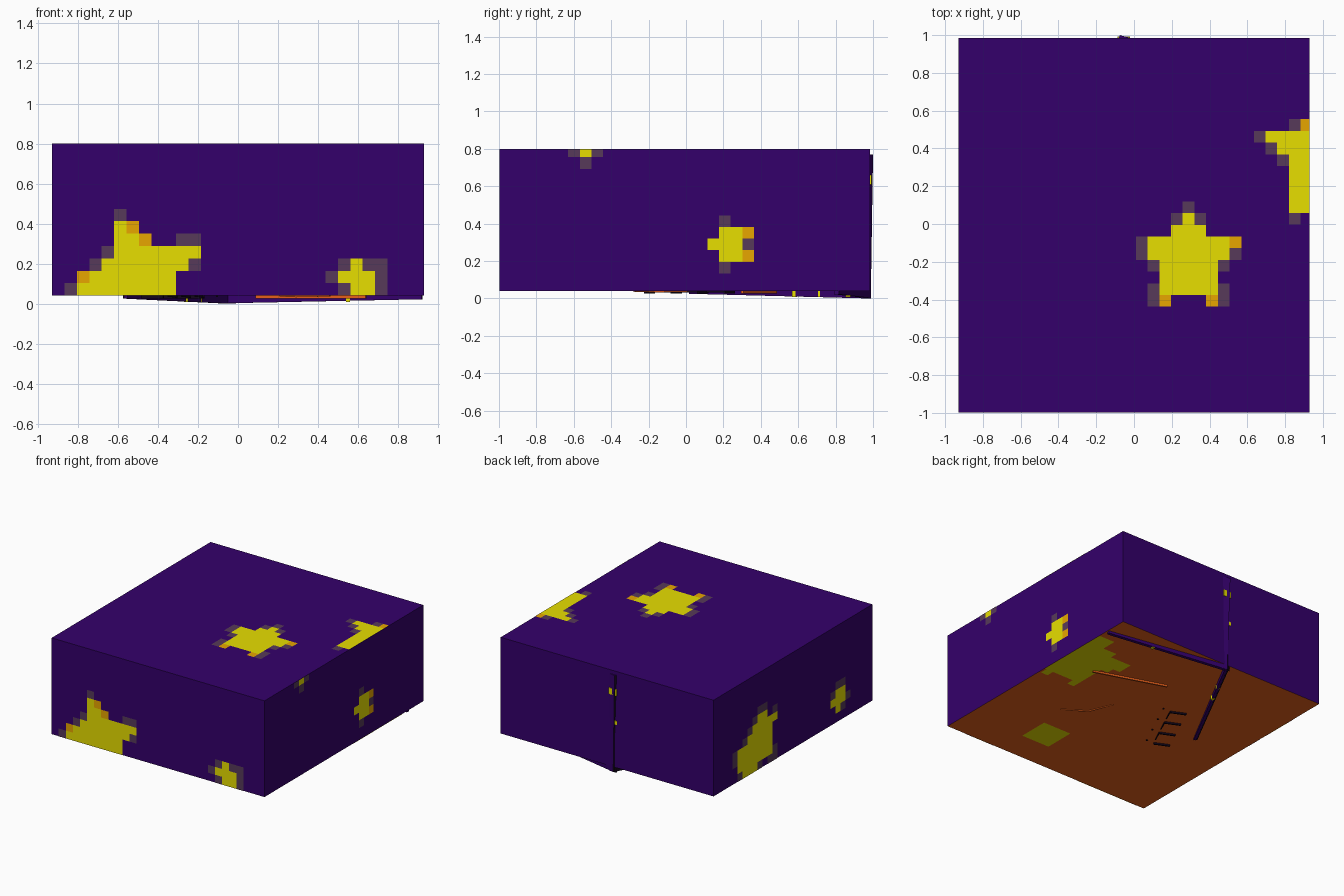
import bpy, bmesh
from mathutils import Vector

if "Cube" in bpy.data.objects:
    bpy.data.objects.remove(bpy.data.objects["Cube"])

def mat(name, col):
    m = bpy.data.materials.new(name)
    m.diffuse_color = (*col, 1)
    m.use_nodes = True
    m.node_tree.nodes["Principled BSDF"].inputs["Base Color"].default_value = m.diffuse_color
    return m

PURPLE = mat("deep purple", (0.034, 0.0, 0.145))
ORANGE = mat("orange", (0.8, 0.115, 0.01))
YELLOW = mat("yellow", (0.82, 0.75, 0.0))
AMBER = mat("amber", (0.82, 0.39, 0.0))
MAUVE = mat("dull mauve", (0.095, 0.042, 0.1))
BLACK = mat("near black", (0.006, 0.002, 0.01))

LO, HI = Vector((-0.93, -0.998, 0.04)), Vector((0.93, 0.985, 0.8))
CELL = 0.062

def finish(name, bm, mats):
    me = bpy.data.meshes.new(name)
    bm.to_mesh(me)
    bm.free()
    for m in mats:
        me.materials.append(m)
    ob = bpy.data.objects.new(name, me)
    bpy.context.collection.objects.link(ob)
    return ob

# main box, with an orange underside
bm = bmesh.new()
bmesh.ops.create_cube(bm, size=1)
for v in bm.verts:
    v.co = (LO + HI) / 2 + v.co * (HI - LO)
bm.normal_update()
for f in bm.faces:
    f.material_index = int(f.normal.z < -0.5)
finish("box_body", bm, [PURPLE, ORANGE])

def star(name, axis, sign, u0, v_top, rows):
    """Blocky star of small square cells laid on one face of the box."""
    ua, va = [a for a in range(3) if a != axis]
    bm = bmesh.new()
    normal = Vector((0, 0, 0))
    normal[axis] = sign
    level = (HI if sign > 0 else LO)[axis] + sign * 0.002
    clip = lambda x, a: min(max(x, LO[a]), HI[a])
    for r, row in enumerate(rows.split()):
        for c, ch in enumerate(row):
            if ch == ".":
                continue
            u = [clip(u0 + CELL * (c + k), ua) for k in (0, 1)]
            v = [clip(v_top - CELL * (r + k), va) for k in (0, 1)]
            if u[1] - u[0] < 1e-4 or v[0] - v[1] < 1e-4:
                continue
            pts = []
            for i, j in ((0, 0), (1, 0), (1, 1), (0, 1)):
                p = Vector((0, 0, 0))
                p[axis], p[ua], p[va] = level, u[i], v[j]
                pts.append(bm.verts.new(p))
            f = bm.faces.new(pts)
            f.normal_update()
            if f.normal.dot(normal) < 0:
                f.normal_flip()
            f.material_index = "yam".index(ch)
    finish(name, bm, [YELLOW, AMBER, MAUVE])

# stars: front, right, top, left, underside
star("front_large_star", 1, -1, -0.867, 0.474,
     "....m...... ....ya..... ....yya..mm ...myyyyyyy ..myyyyyyym .ayyyyyyy. myyyyyyyy.")
star("front_small_star", 1, -1, 0.437, 0.226, ".mymm myyym .myym")
star("right_small_star", 0, 1, 0.115, 0.444, ".m.. .yya yyym .yya .m..")
star("right_edge_star", 0, 1, -0.63, 0.817, "mym .m.")
star("top_star", 2, 1, 0.01, 0.12,
     "....m.... ...mym... ...yyy... myyyyyyya myyyyyyym .myyyyym. "
     "..yyyyy.. .myyyyym. .ma...am.")
star("top_edge_star", 2, 1, 0.634, 0.555,
     "...ma myyyy .myyy ..myy ...yy ...yy ...yy ...yy ...m.")
star("left_large_star", 0, -1, 0.19, 0.536,
     "..mm..... m.yym.... yyyyym... .yyyyym.. .yyyyyyym .yyyyyyym myyyyyyy. mm.myyym.")
star("left_small_star", 0, -1, -0.72, 0.36, ".mm. .yym myyy .my.")
star("bottom_edge_star", 2, -1, 0.48, 0.72,
     ".....yyy .....yyy ...yyyyy yyyyyyyy yyyyyyyy .yyyyyyy ..yyyyyy "
     "..yyyyyy ..yyyyyy ..yyyyyy ..y...y.")
star("bottom_small_star", 2, -1, 0.18, -0.505, "yyyy yyyy yyyy yyyy")

def bar(name, a, b, width, material, top=0.042):
    """Bar from a to b; the z of each end is its lower edge."""
    a, b = Vector(a), Vector(b)
    d = (b - a).normalized()
    side = Vector((-d.y, d.x, 0)).normalized() * width / 2
    bm = bmesh.new()
    vs = []
    for p in (a, b):
        for s in (-1, 1):
            for z in (p.z, top):
                q = p + side * s
                vs.append(bm.verts.new((q.x, q.y, z)))
    for idx in ((0, 1, 3, 2), (4, 6, 7, 5), (0, 4, 5, 1),
                (2, 3, 7, 6), (0, 2, 6, 4), (1, 5, 7, 3)):
        bm.faces.new([vs[i] for i in idx])
    bmesh.ops.recalc_face_normals(bm, faces=bm.faces)
    finish(name, bm, [material])

# thin edges poking out below, meeting at the back
bar("lower_edge_right", (-0.05, 0.975, 0.002), (0.92, 0.805, 0.022), 0.026, PURPLE)
bar("lower_edge_left", (-0.05, 0.98, 0.0), (-0.56, 0.02, 0.025), 0.018, PURPLE)
bar("lower_edge_left_lining", (-0.065, 0.985, 0.004), (-0.57, 0.03, 0.026), 0.008, BLACK)

# yellow flecks on those edges and on the back corner
for i, (x, y) in enumerate(((0.55, 0.866), (-0.19, 0.72), (-0.26, 0.58))):
    bar(f"edge_fleck_{i}", (x - 0.01, y, 0.008), (x + 0.01, y, 0.008), 0.028, YELLOW)
bar("corner_fleck_upper", (-0.088, 0.984, 0.61), (-0.02, 0.984, 0.61), 0.018, YELLOW, 0.66)
bar("corner_fleck_lower", (-0.088, 0.984, 0.38), (-0.06, 0.984, 0.38), 0.01, YELLOW, 0.41)

# raised corner up the back
bm = bmesh.new()
vs = [bm.verts.new(p) for p in ((-0.085, 0.98, 0.0), (-0.01, 0.98, 0.0), (-0.055, 0.988, 0.0),
                                (-0.085, 0.98, 0.77), (-0.0, 0.98, 0.77), (-0.075, 1.0, 0.77))]
for idx in ((0, 1, 2), (3, 5, 4), (0, 3, 4, 1), (1, 4, 5, 2), (2, 5, 3, 0)):
    bm.faces.new([vs[i] for i in idx])
bmesh.ops.recalc_face_normals(bm, faces=bm.faces)
bm.normal_update()
for f in bm.faces:
    f.material_index = int(f.normal.x < -0.3)
finish("back_corner", bm, [PURPLE, BLACK])

# long orange strip and bent strip below
bar("orange_strip", (0.09, 0.48, 0.026), (0.64, 0.30, 0.026), 0.014, ORANGE)
bend = [(0.46, -0.28, 0.036), (0.29, -0.17, 0.032), (0.21, 0.016, 0.036)]
for i in range(2):
    bar(f"bent_strip_{i}", bend[i], bend[i + 1], 0.006, ORANGE)

# row of four dark hooks below
for i in range(4):
    x, y = -0.17 - 0.067 * i, 0.206 - 0.142 * i
    bar(f"hook_{i}", (x, y, 0.027), (x - 0.11, y + 0.05, 0.027), 0.012, BLACK)
    if i < 3:
        bar(f"hook_stem_{i}", (x, y, 0.031), (x - 0.045, y - 0.095, 0.033), 0.006, BLACK)
    bar(f"dot_{i}", (x + 0.07, y, 0.034), (x + 0.06, y, 0.034), 0.01, BLACK)
